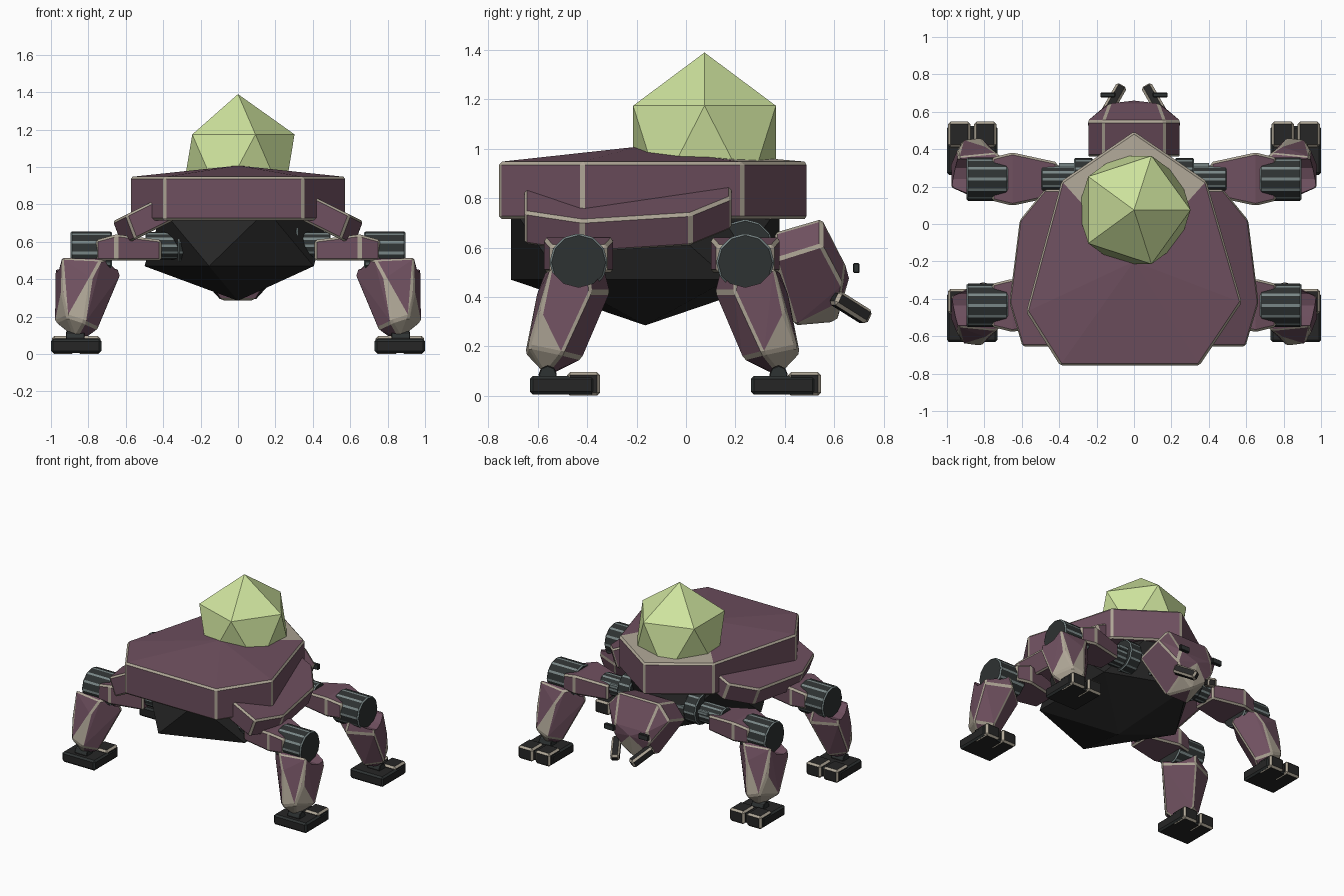
import bpy, bmesh, math
from mathutils import Vector

if "Cube" in bpy.data.objects:
    bpy.data.objects.remove(bpy.data.objects["Cube"])


def material(name, rgb):
    m = bpy.data.materials.new(name)
    m.diffuse_color = (*rgb, 1)
    m.use_nodes = True
    m.node_tree.nodes["Principled BSDF"].inputs["Base Color"].default_value = m.diffuse_color
    return m


PLUM = material("plum armour", (0.158, 0.080, 0.115))
TAN = material("worn tan edge", (0.42, 0.375, 0.30))
BLACK = material("black hull", (0.019, 0.019, 0.019))
JOINT = material("dark joint", (0.027, 0.032, 0.032))
STEEL = material("steel rib", (0.19, 0.24, 0.24))
GREEN = material("pale green crystal", (0.62, 0.77, 0.34))


def finish(name, bm, mats, bevel=0.0):
    me = bpy.data.meshes.new(name)
    bm.to_mesh(me)
    bm.free()
    for m in mats:
        me.materials.append(m)
    ob = bpy.data.objects.new(name, me)
    bpy.context.collection.objects.link(ob)
    if bevel:
        mod = ob.modifiers.new("edge trim", 'BEVEL')
        mod.width = bevel
        mod.segments = 1
        mod.limit_method = 'ANGLE'
        mod.angle_limit = math.radians(24)
        mod.material = 1
    return ob


def hull(name, pts, mats, bevel=0.0, paint=None):
    """Faceted solid around the points, second material on bevelled edges."""
    bm = bmesh.new()
    for p in pts:
        bm.verts.new(p)
    bmesh.ops.convex_hull(bm, input=bm.verts[:])
    loose = [v for v in bm.verts if not v.link_faces]
    bmesh.ops.delete(bm, geom=loose, context='VERTS')
    bmesh.ops.dissolve_limit(bm, angle_limit=math.radians(1.5),
                             verts=bm.verts[:], edges=bm.edges[:])
    bmesh.ops.recalc_face_normals(bm, faces=bm.faces[:])
    if paint:
        for f in bm.faces:
            if paint(f.calc_center_median(), f.normal):
                f.material_index = 1
    return finish(name, bm, mats, bevel)


def box(x0, x1, y0, y1, z0, z1):
    return [(x, y, z) for x in (x0, x1) for y in (y0, y1) for z in (z0, z1)]


def barrel(x0, x1, y, z, r, n=12):
    return [(x, y + r * math.cos(i * math.tau / n), z + r * math.sin(i * math.tau / n))
            for x in (x0, x1) for i in range(n)]


def bar(p, q, w):
    p, q = Vector(p), Vector(q)
    d = (q - p).normalized()
    a = d.cross(Vector((0, 0, 1))).normalized()
    b = d.cross(a)
    return [e + a * i * w / 2 + b * j * w / 2
            for e in (p, q) for i in (-1, 1) for j in (-1, 1)]


def gem(name, loc, scale, mat):
    bm = bmesh.new()
    bmesh.ops.create_icosphere(bm, subdivisions=1, radius=1)
    for v in bm.verts:
        v.co = Vector(loc) + Vector(v.co[i] * scale[i] for i in range(3))
    finish(name, bm, [mat])


def flip(pts, s):
    return [(p[0] * s, p[1], p[2]) for p in pts]


# Crystal and faceted belly
gem("crystal", (0, 0.075, 1.0), (0.338, 0.34, 0.39), GREEN)
gem("belly", (0, -0.165, 0.62), (0.559, 0.64, 0.335), BLACK)

# Main shell with a shallow peak and a tan nose
rim = [(-0.395, -0.757), (0.35, -0.757), (0.576, -0.42), (0.387, 0.23),
       (0, 0.495), (-0.387, 0.23), (-0.576, -0.47)]
hull("shell", [(x, y, z) for x, y in rim for z in (0.715, 0.947)] + [(0, -0.2, 1.008)],
     [PLUM, TAN], 0.012, lambda c, n: n.z > 0.9 and c.y > 0.05)

# Head with tan muzzle, and neck
head = []
for s in (-1, 1):
    head += flip([(0.165, 0.36, 0.66), (0.165, 0.55, 0.715), (0.25, 0.36, 0.55),
                  (0.25, 0.55, 0.61), (0.13, 0.645, 0.53), (0.15, 0.635, 0.45),
                  (0.105, 0.622, 0.375), (0.09, 0.44, 0.285), (0.15, 0.37, 0.48)], s)
head += [(0, 0.66, 0.475), (0, 0.61, 0.30)]
hull("head", head, [PLUM, TAN], 0.011,
     lambda c, n: n.y > 0.3 and c.z < 0.405 and abs(c.x) < 0.07)
hull("neck", box(-0.12, 0.12, 0.2, 0.42, 0.5, 0.63), [JOINT, STEEL], 0.01)
hull("tie_rod", box(-0.40, 0.40, 0.305, 0.325, 0.6, 0.62), [STEEL])

# Leg points for the right side, front pair: shield face, then flat back
LEG = [(0.735, -0.57, 0.50), (0.94, -0.55, 0.51), (0.955, -0.40, 0.575),
       (0.785, -0.605, 0.41), (0.978, -0.385, 0.42), (0.945, -0.585, 0.34),
       (0.82, -0.652, 0.17), (0.98, -0.50, 0.17), (0.915, -0.64, 0.20),
       (0.66, -0.49, 0.52), (0.82, -0.34, 0.56), (0.625, -0.46, 0.42),
       (0.80, -0.305, 0.42), (0.745, -0.56, 0.135), (0.87, -0.42, 0.15),
       (0.87, -0.57, 0.083), (0.80, -0.53, 0.095)]
HIP = [(x, d * w, z) for x, w, zs in ((0.41, 0.09, (0.50, 0.61)),
                                      (0.65, 0.142, (0.50, 0.64)),
                                      (0.76, 0.115, (0.50, 0.61)))
       for d in (-1, 1) for z in zs]
SKIRT = [(0.25, -0.655), (0.60, -0.655), (0.67, -0.42), (0.615, 0.02),
         (0.48, 0.185), (0.25, 0.185)]

for s, side in ((-1, "left"), (1, "right")):
    # Sloping side armour under the shell
    skirt = []
    for x, y in SKIRT:
        z = 0.845 - 0.5 * (x - 0.4)
        skirt += [(x, y, z), (x - 0.05, y, z - 0.133)]
    hull("side_skirt_" + side, flip(skirt, s), [PLUM, TAN], 0.012)

    # Eye peg and mandible
    hull("eye_peg_" + side, flip(box(0.10, 0.18, 0.677, 0.703, 0.497, 0.537), s),
         [JOINT, BLACK], 0.004)
    hull("mandible_" + side, flip(bar((0.145, 0.60, 0.40), (0.068, 0.735, 0.315), 0.062), s),
         [BLACK, TAN], 0.013)

    for pair, knee_y, ankle_y in (("front", -0.435, -0.56), ("rear", 0.24, 0.375)):
        tag = "_" + pair + "_" + side
        rear = pair == "rear"
        # Hip socket, joint, upper leg and knee
        hull("hip_socket" + tag, flip(barrel(0.22, 0.32, knee_y, 0.60, 0.115), s),
             [JOINT, STEEL], 0.007)
        hull("hip_joint" + tag, flip(barrel(0.30, 0.495, knee_y, 0.58, 0.075), s),
             [JOINT, STEEL], 0.007)
        hull("upper_leg" + tag, flip([(x, y + knee_y, z) for x, y, z in HIP], s),
             [PLUM, TAN], 0.012)
        hull("knee" + tag, flip(barrel(0.675, 0.895, knee_y, 0.54, 0.118), s),
             [JOINT, STEEL], 0.008)
        # Lower leg with tan shin tip, notched around the knee
        leg = [(x, -0.19 - y if rear else y, z) for x, y, z in LEG]
        out = Vector((s, 1 if rear else -1, 0)).normalized()
        shin = hull("lower_leg" + tag, flip(leg, s), [PLUM, TAN], 0.010,
                    lambda c, n: n.dot(out) > 0.45 and c.z < 0.27)
        cutter = hull("knee_cutter" + tag, flip(barrel(0.55, 1.05, knee_y, 0.56, 0.121), s),
                      [PLUM])
        cutter.hide_render = True
        cutter.hide_viewport = True
        notch = shin.modifiers.new("knee notch", 'BOOLEAN')
        notch.operation = 'DIFFERENCE'
        notch.solver = 'EXACT'
        notch.object = cutter
        # Ankle, foot and two toes
        hull("ankle" + tag, flip(barrel(0.82, 0.92, ankle_y, 0.085, 0.038, 8), s),
             [JOINT, BLACK], 0.004)
        y = 0.263 if rear else -0.632
        hull("foot" + tag, flip(box(0.73, 1.0, y, y + 0.262, 0.005, 0.08), s),
             [BLACK, JOINT], 0.012)
        for i, x in enumerate((0.735, 0.875)):
            hull("toe%d" % (i + 1) + tag,
                 flip(box(x, x + 0.12, y + 0.15, y + 0.284, 0, 0.096), s),
                 [BLACK, TAN], 0.013)
